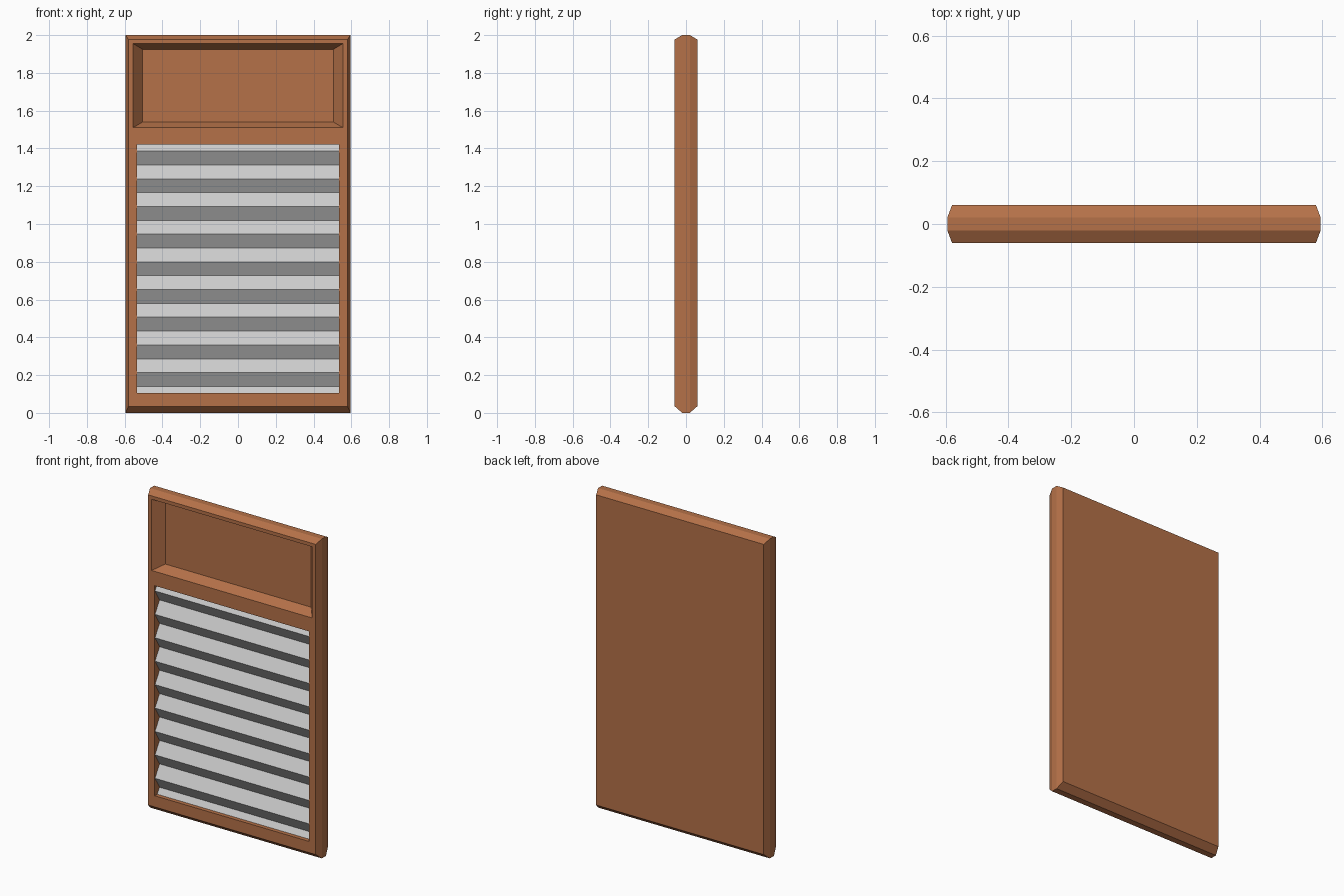
import bpy
import bmesh

if "Cube" in bpy.data.objects:
    bpy.data.objects.remove(bpy.data.objects["Cube"])


def make_object(name, bm, color=None):
    bmesh.ops.recalc_face_normals(bm, faces=bm.faces)
    mesh = bpy.data.meshes.new(name)
    bm.to_mesh(mesh)
    bm.free()
    obj = bpy.data.objects.new(name, mesh)
    bpy.context.collection.objects.link(obj)
    if color:
        mat = bpy.data.materials.new(name + "_material")
        mat.diffuse_color = (*color, 1)
        mat.use_nodes = True
        mat.node_tree.nodes["Principled BSDF"].inputs["Base Color"].default_value = mat.diffuse_color
        mesh.materials.append(mat)
    return obj


def rect_loft(name, rings, color=None):
    """Closed solid through upright rectangles given as (y, half_width, z_low, z_high)."""
    bm = bmesh.new()
    loops = [[bm.verts.new((x, y, z)) for x, z in ((-w, lo), (w, lo), (w, hi), (-w, hi))]
             for y, w, lo, hi in rings]
    for a, b in zip(loops, loops[1:]):
        for i in range(4):
            j = (i + 1) % 4
            bm.faces.new((a[i], a[j], b[j], b[i]))
    bm.faces.new(loops[0])
    bm.faces.new(loops[-1])
    return make_object(name, bm, color)


# Wooden board with chamfered rim
board = rect_loft("wooden_board", [
    (-0.06, 0.58, 0.035, 1.977), (-0.02, 0.595, 0, 2),
    (0.02, 0.595, 0, 2), (0.06, 0.58, 0.035, 1.977)], (0.46, 0.165, 0.065))

# Sloped tray recess at the top and straight opening for the metal sheet
cutters = [
    rect_loft("tray_cutter", [(-0.072, 0.566, 1.504, 1.961), (0.002, 0.505, 1.54, 1.925)]),
    rect_loft("opening_cutter", [(-0.1, 0.535, 0.105, 1.42), (0.0, 0.535, 0.105, 1.42)]),
]
for cutter in cutters:
    cutter.hide_render = True
    cutter.hide_viewport = True
    mod = board.modifiers.new(cutter.name, 'BOOLEAN')
    mod.operation = 'DIFFERENCE'
    mod.solver = 'EXACT'
    mod.object = cutter

# Corrugated metal sheet: zigzag profile swept across the width
step, front, back = 0.0733, -0.057, -0.012
middle = (front + back) / 2
profile = [(middle, 0.105)]
profile += [(back if i % 2 else front, 0.14 + i * step) for i in range(18)]
profile[1:] = [(back if y == front else front, z) for y, z in profile[1:]]
profile.append((middle, 1.42))
bm = bmesh.new()
rows = [[bm.verts.new((x, y, z)) for x in (-0.535, 0.535)] for y, z in profile]
for low, high in zip(rows, rows[1:]):
    bm.faces.new((low[0], low[1], high[1], high[0]))
sheet = make_object("corrugated_sheet", bm)
if sheet.data.polygons[0].normal.y > 0:
    sheet.data.flip_normals()
